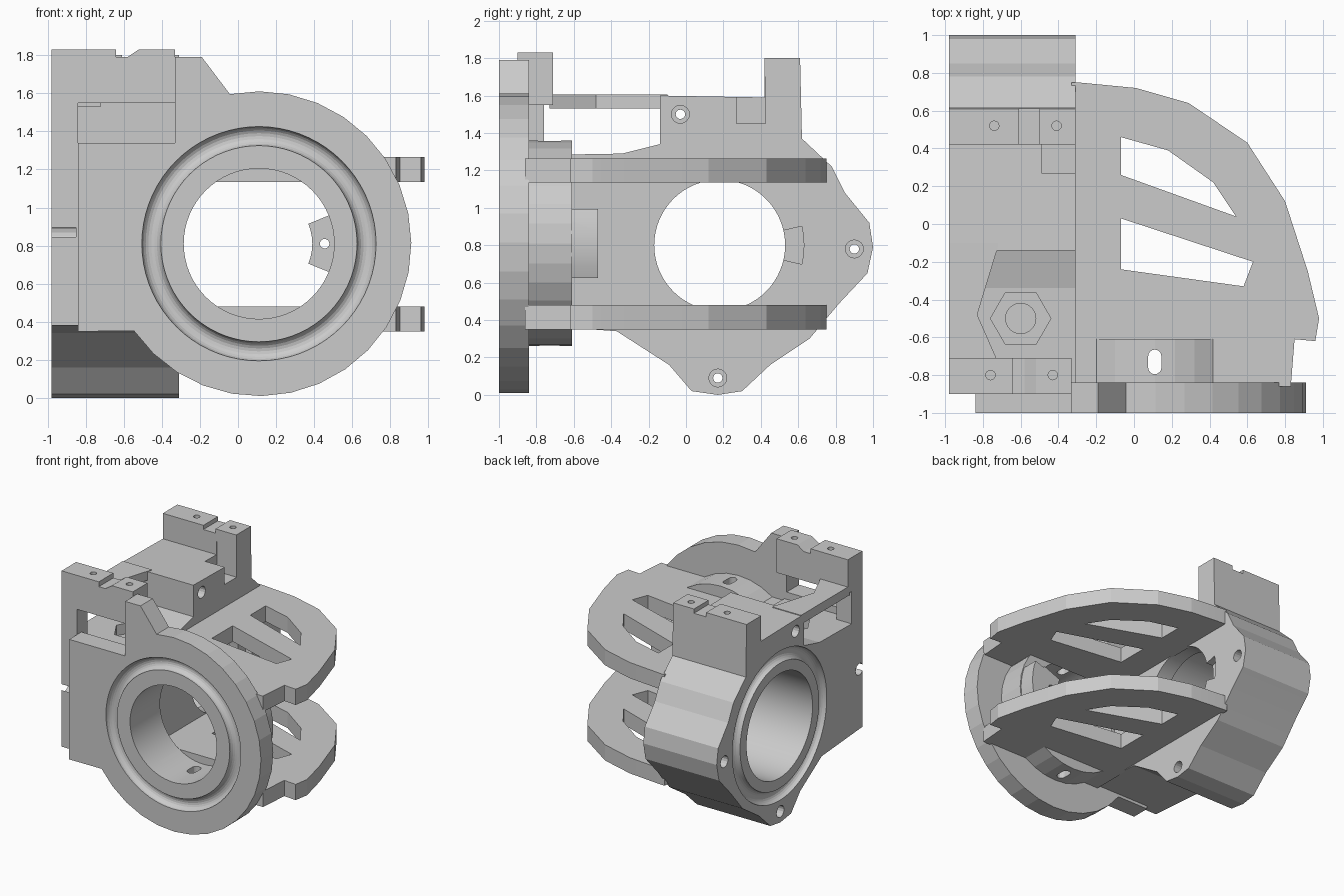
import bpy, bmesh
from math import cos, sin, radians, pi
from mathutils import Vector

if "Cube" in bpy.data.objects:
    bpy.data.objects.remove(bpy.data.objects["Cube"])


def place(axis, u, v, w):
    """Profile coordinates (u, v) plus depth w along the given axis."""
    return {'x': Vector((w, u, v)), 'y': Vector((u, w, v)), 'z': Vector((u, v, w))}[axis]


def prism(name, pts, axis, a, b):
    bm = bmesh.new()
    lo = [bm.verts.new(place(axis, u, v, a)) for u, v in pts]
    hi = [bm.verts.new(place(axis, u, v, b)) for u, v in pts]
    n = len(pts)
    bm.faces.new(lo)
    bm.faces.new(hi)
    for i in range(n):
        bm.faces.new((lo[i], lo[(i + 1) % n], hi[(i + 1) % n], hi[i]))
    bmesh.ops.recalc_face_normals(bm, faces=bm.faces)
    me = bpy.data.meshes.new(name)
    bm.to_mesh(me)
    bm.free()
    ob = bpy.data.objects.new(name, me)
    bpy.context.collection.objects.link(ob)
    return ob


def arc(cu, cv, r, d0, d1, n):
    return [(cu + r * cos(radians(d0 + (d1 - d0) * i / n)),
             cv + r * sin(radians(d0 + (d1 - d0) * i / n))) for i in range(n + 1)]


def disc(name, cu, cv, r, axis, a, b, n=64):
    return prism(name, arc(cu, cv, r, 0, 360, n)[:-1], axis, a, b)


def sector(name, cu, cv, r0, r1, half, axis, a, b):
    return prism(name, arc(cu, cv, r0, -half, half, 6) + arc(cu, cv, r1, half, -half, 6), axis, a, b)


def box(name, x, y, z):
    return prism(name, [(x[0], y[0]), (x[1], y[0]), (x[1], y[1]), (x[0], y[1])], 'z', *z)


def race(centre, rot):
    bpy.ops.mesh.primitive_torus_add(location=centre, rotation=rot, major_radius=0.565,
                                     minor_radius=0.05, major_segments=72, minor_segments=20)
    return bpy.context.object


def combine(ob, others, op='DIFFERENCE'):
    for other in others:
        other.hide_render = True
        m = ob.modifiers.new('bool', 'BOOLEAN')
        m.operation, m.object, m.solver = op, other, 'EXACT'
        bpy.context.view_layer.objects.active = ob
        bpy.ops.object.modifier_apply(modifier=m.name)
        bpy.data.objects.remove(other, do_unlink=True)


def finish(ob):
    bpy.ops.object.select_all(action='DESELECT')
    ob.select_set(True)
    bpy.context.view_layer.objects.active = ob
    bpy.ops.object.shade_smooth_by_angle(angle=radians(9))


CX, CZ = 0.11, 0.81      # front bore axis
BY, BZ = 0.18, 0.80      # side bore axis

# Front plate with rear hub, bore and ball groove
outline = arc(CX, CZ, 0.80, 101, -145, 22) + [(-0.84, 0.35), (-0.84, 1.34), (-0.33, 1.34),
                                             (-0.33, 1.79), (-0.19, 1.79)]
plate = prism('front_plate', outline, 'y', -1.0, -0.84)
combine(plate, [disc('hub', CX, CZ, 0.55, 'y', -0.9, -0.61, 32),
                sector('lug_back', CX, CZ, 0.42, 0.54, 20, 'y', -0.7, -0.47)], 'UNION')
combine(plate, [disc('bore', CX, CZ, 0.395, 'y', -1.1, -0.4),
                race((CX, -1.0, CZ), (pi / 2, 0, 0))])
slot = arc(CX, -0.70, 0.035, 0, 180, 8) + arc(CX, -0.76, 0.035, 180, 360, 8)
combine(plate, [prism('slot', slot, 'z', 0.1, 1.5)])
finish(plate)

# Screw lug inside the front bore
lug = sector('bore_lug', CX, CZ, 0.28, 0.45, 22, 'y', -0.68, -0.47)
combine(lug, [disc('lug_hole', 0.455, CZ, 0.025, 'y', -0.8, -0.4, 16)])
finish(lug)

# Side bearing block, with the rear post in its profile
profile = [(-0.9, 0.38), (-0.37, 0.34), (-0.09, 0.16), (0.03, 0.02), (0.17, 0), (0.30, 0.02),
           (0.45, 0.16), (0.66, 0.30), (0.82, 0.49), (0.97, 0.65), (1.0, 0.79), (0.98, 0.92),
           (0.85, 1.08), (0.78, 1.22), (0.62, 1.37), (0.61, 1.80), (0.42, 1.80), (0.42, 1.59),
           (-0.14, 1.60), (-0.14, 1.34), (-0.34, 1.29), (-0.9, 1.28)]
block = prism('bearing_block', profile, 'x', -0.98, -0.31)
combine(block, [disc('side_lip', BY, BZ, 0.35, 'x', -1.1, -0.2),
                disc('side_bore', BY, BZ, 0.43, 'x', -1.1, -0.45),
                race((-0.98, BY, BZ), (0, pi / 2, 0)),
                sector('key_notch', BY, BZ, 0.34, 0.45, 13, 'x', -0.37, -0.2),
                box('top_notch', (-0.49, -0.2), (0.27, 0.425), (1.45, 1.7)),
                disc('front_bore_clear', CX, CZ, 0.395, 'y', -1.1, -0.4)])
for y, z in [(-0.03, 1.50), (0.90, 0.78), (0.17, 0.09), (-0.86, 0.87)]:
    combine(block, [disc('screw', y, z, 0.025, 'x', -1.1, -0.2, 16)])
    ends = [(-1.1, -0.85)] + ([(-0.38, -0.2)] if y > -0.5 else [])
    for a, b in ends:
        combine(block, [disc('counterbore', y, z, 0.048, 'x', a, b, 16)])
combine(block, [disc('probe_hole', -0.6, -0.5, 0.08, 'z', 0.9, 1.5, 32),
                disc('probe_seat', -0.6, -0.5, 0.16, 'z', 1.2, 1.5, 6)])
combine(block, [disc('post_hole', x, 0.52, 0.025, 'z', 1.6, 1.9, 16) for x in (-0.74, -0.41)])
combine(block, [box('post_groove', (-0.61, -0.50), (0.3, 0.7), (1.765, 1.9))])
finish(block)

# Front post with grooved top, plus its left leg
post_top = [(-0.98, 1.55), (-0.33, 1.55), (-0.33, 1.83), (-0.52, 1.83), (-0.58, 1.79),
            (-0.64, 1.79), (-0.64, 1.83), (-0.98, 1.83)]
post = prism('front_post', post_top, 'y', -0.90, -0.71)
combine(post, [disc('post_hole', x, -0.80, 0.025, 'z', 1.6, 1.9, 16) for x in (-0.76, -0.43)])
finish(post)
box('post_leg', (-0.98, -0.84), (-0.90, -0.76), (1.27, 1.56))

# Bridge between posts, notched above the probe seat
bridge = [(-0.98, -0.73), (-0.72, -0.73), (-0.83, -0.48), (-0.72, -0.12), (-0.72, -0.1), (-0.98, -0.1)]
prism('top_bridge', bridge, 'z', 1.53, 1.605)

# Two vented curved shelves
shelf_pts = [(-0.33, 0.75), (-0.30, 0.75), (0.01, 0.72), (0.29, 0.64), (0.60, 0.43), (0.80, 0.12),
             (0.92, -0.25), (0.98, -0.50), (0.96, -0.62), (0.85, -0.61), (0.83, -0.86), (-0.33, -0.86)]
vent_rear = [(-0.07, 0.46), (0.18, 0.39), (0.42, 0.22), (0.54, 0.04), (-0.07, 0.26)]
vent_front = [(-0.07, 0.03), (0.63, -0.20), (0.58, -0.33), (-0.07, -0.24)]
for name, a, b in [('lower_shelf', 0.35, 0.48), ('upper_shelf', 1.135, 1.265)]:
    shelf = prism(name, shelf_pts, 'z', a, b)
    combine(shelf, [prism('vent', v, 'z', 0, 2) for v in (vent_rear, vent_front)])
    combine(shelf, [disc('bore_clear', CX, CZ, 0.395, 'y', -1.1, -0.61),
                    prism('slot_clear', slot, 'z', 0.1, 1.5)])
    finish(shelf)
